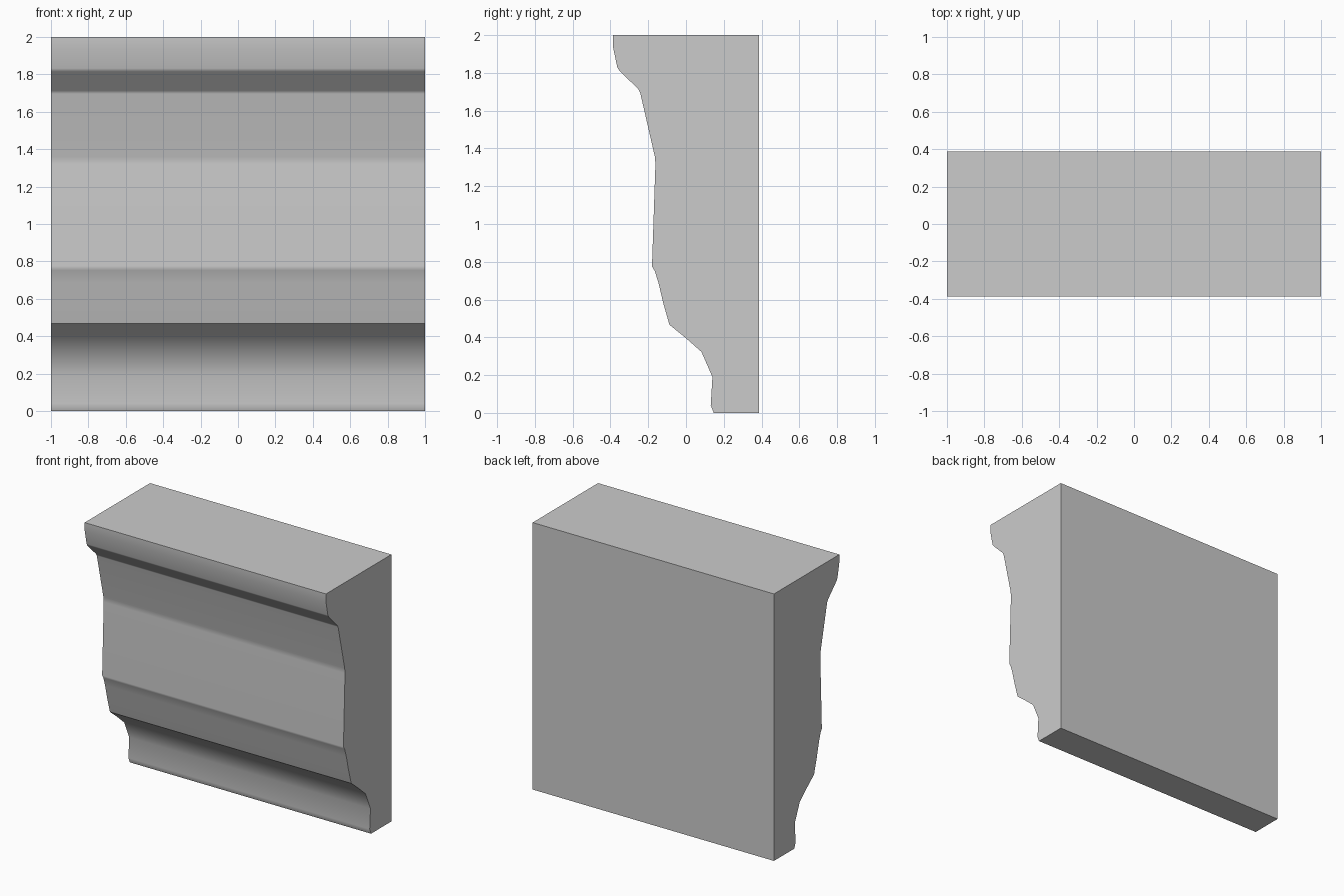
import bpy, bmesh, math
from mathutils import Vector

if "Cube" in bpy.data.objects:
    bpy.data.objects.remove(bpy.data.objects["Cube"])

# Front profile from top to bottom: (y, z, softening of the corner)
PROFILE = [
    (-0.387, 2.0, 0), (-0.386, 1.935, 0), (-0.362, 1.822, 0.01), (-0.245, 1.706, 0.01),
    (-0.161, 1.34, 0.02), (-0.18, 0.775, 0), (-0.166, 0.753, 0), (-0.146, 0.69, 0),
    (-0.12, 0.58, 0), (-0.088, 0.467, 0), (-0.003, 0.398, 0), (0.082, 0.323, 0),
    (0.14, 0.19, 0), (0.131, 0.04, 0), (0.147, 0.0, 0),
    (0.387, 0.0, 0), (0.387, 2.0, 0),
]


def soften(points):
    """Replace each softened corner with a narrow chamfer."""
    pts = [Vector(p[:2]) for p in points]
    out = []
    for i, p in enumerate(pts):
        r = points[i][2]
        if r:
            for q in (pts[i - 1], pts[i + 1]):
                out.append(p + (q - p).normalized() * r)
        else:
            out.append(p)
    return out


# Moulding section extruded along x
bm = bmesh.new()
face = bm.faces.new([bm.verts.new((-1, p.x, p.y)) for p in soften(PROFILE)])
ext = bmesh.ops.extrude_face_region(bm, geom=[face], use_keep_orig=True)
moved = [g for g in ext["geom"] if isinstance(g, bmesh.types.BMVert)]
bmesh.ops.translate(bm, verts=moved, vec=(2, 0, 0))
bmesh.ops.recalc_face_normals(bm, faces=bm.faces[:])
mesh = bpy.data.meshes.new("cornice_moulding")
bm.to_mesh(mesh)
bm.free()

moulding = bpy.data.objects.new("cornice_moulding", mesh)
bpy.context.collection.objects.link(moulding)
bpy.context.view_layer.objects.active = moulding
moulding.select_set(True)
bpy.ops.object.shade_smooth_by_angle(angle=math.radians(35))

# Keep the broad faces flat beside the softened corners
normals = moulding.modifiers.new("weighted_normals", "WEIGHTED_NORMAL")
normals.keep_sharp = True
